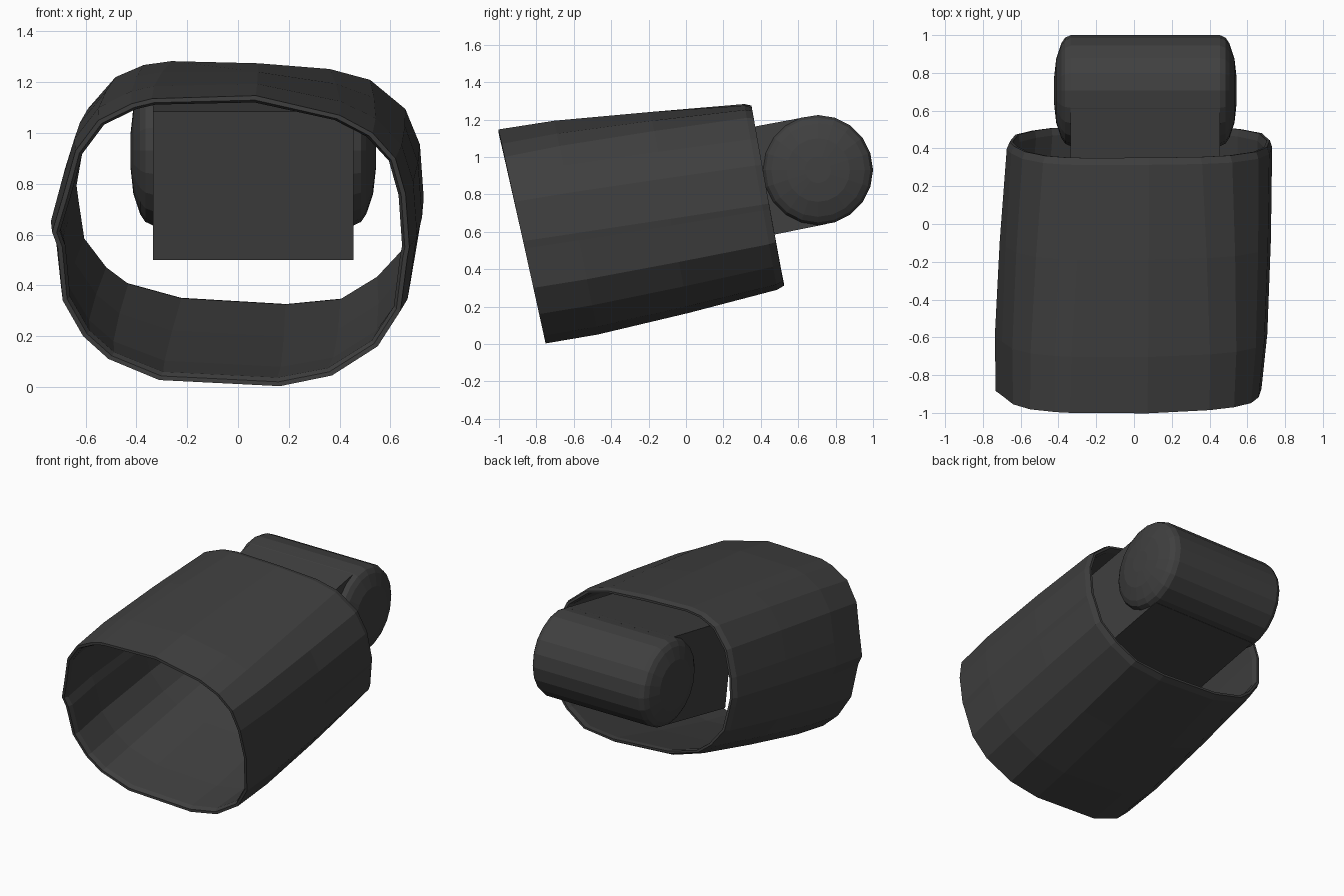
import bpy, bmesh, math

if "Cube" in bpy.data.objects:
    bpy.data.objects.remove(bpy.data.objects["Cube"])

mat = bpy.data.materials.new("dark_grey")
mat.diffuse_color = (0.05, 0.05, 0.05, 1)
mat.use_nodes = True
mat.node_tree.nodes["Principled BSDF"].inputs["Base Color"].default_value = mat.diffuse_color


def make_object(name, verts, faces):
    mesh = bpy.data.meshes.new(name)
    mesh.from_pydata(verts, [], faces)
    bm = bmesh.new()
    bm.from_mesh(mesh)
    bmesh.ops.recalc_face_normals(bm, faces=bm.faces)
    bm.to_mesh(mesh)
    bm.free()
    mesh.materials.append(mat)
    obj = bpy.data.objects.new(name, mesh)
    bpy.context.collection.objects.link(obj)
    return obj


def bridge(rings, n, closed):
    """Quads joining successive rings of n vertices."""
    last = rings if closed else rings - 1
    return [(r * n + i, r * n + (i + 1) % n,
             (r + 1) % rings * n + (i + 1) % n, (r + 1) % rings * n + i)
            for r in range(last) for i in range(n)]


# Sleeve: each entry is front x, z and back x, z of one lengthwise edge
edges = [
    (-0.31, 0.027, -0.24, 0.325), (0.165, 0.003, 0.20, 0.298),
    (0.37, 0.045, 0.43, 0.325), (0.55, 0.16, 0.58, 0.42),
    (0.64, 0.30, 0.69, 0.54), (0.667, 0.51, 0.725, 0.72),
    (0.675, 0.55, 0.733, 0.75), (0.66, 0.76, 0.718, 0.96),
    (0.62, 0.90, 0.66, 1.10), (0.53, 1.00, 0.52, 1.215),
    (0.40, 1.07, 0.36, 1.257), (0.07, 1.147, 0.08, 1.278),
    (-0.34, 1.135, -0.26, 1.287), (-0.42, 1.115, -0.37, 1.272),
    (-0.55, 1.05, -0.48, 1.225), (-0.64, 0.93, -0.59, 1.10),
    (-0.69, 0.75, -0.65, 0.93), (-0.732, 0.61, -0.672, 0.80),
    (-0.71, 0.55, -0.665, 0.74), (-0.69, 0.34, -0.64, 0.58),
    (-0.61, 0.20, -0.55, 0.46), (-0.51, 0.11, -0.46, 0.39),
]
# position along the sleeve, distance outward from the straight side
sections = [(0, 0), (0.22, 0.018), (0.6, 0.015), (0.972, 0), (1, -0.014),
            (1, -0.03), (0.97, -0.038), (0.6, -0.018), (0.22, -0.012),
            (0.02, -0.03), (0, -0.018)]
verts = []
for t, out in sections:
    cx, cz = -0.035 + 0.065 * t, 0.575 + 0.22 * t
    for fx, fz, bx, bz in edges:
        x, z = fx + (bx - fx) * t, fz + (bz - fz) * t
        y0, y1 = -0.75 - 0.22 * fz, 0.575 - 0.175 * bz
        dx, dz = x - cx, z - cz
        d = math.hypot(dx, dz)
        verts.append((x + out * dx / d, y0 + (y1 - y0) * t, z + out * dz / d))
make_object("sleeve", verts, bridge(len(sections), len(edges), True))

# Tongue: tilted block running from the sleeve into the roller
side = [(-0.05, 1.085), (0.05, 0.50), (0.755, 0.642), (0.655, 1.216)]
verts = [(x, y, z) for x in (-0.335, 0.455) for y, z in side]
make_object("tongue", verts, bridge(2, 4, False) + [(0, 1, 2, 3), (4, 5, 6, 7)])

# Roller: cylinder across x with softly domed ends
half = [(0.395, 0.294), (0.425, 0.28), (0.445, 0.25), (0.472, 0.17), (0.483, 0.07)]
profile = [(-x, r) for x, r in reversed(half)] + half
n = 20
verts = [(0.06 + x, 0.706 + r * math.cos(math.tau * i / n),
          0.93 + r * math.sin(math.tau * i / n))
         for x, r in profile for i in range(n)]
count = len(profile)
caps = [tuple(range(n)), tuple(range((count - 1) * n, count * n))]
make_object("roller", verts, bridge(count, n, False) + caps)
